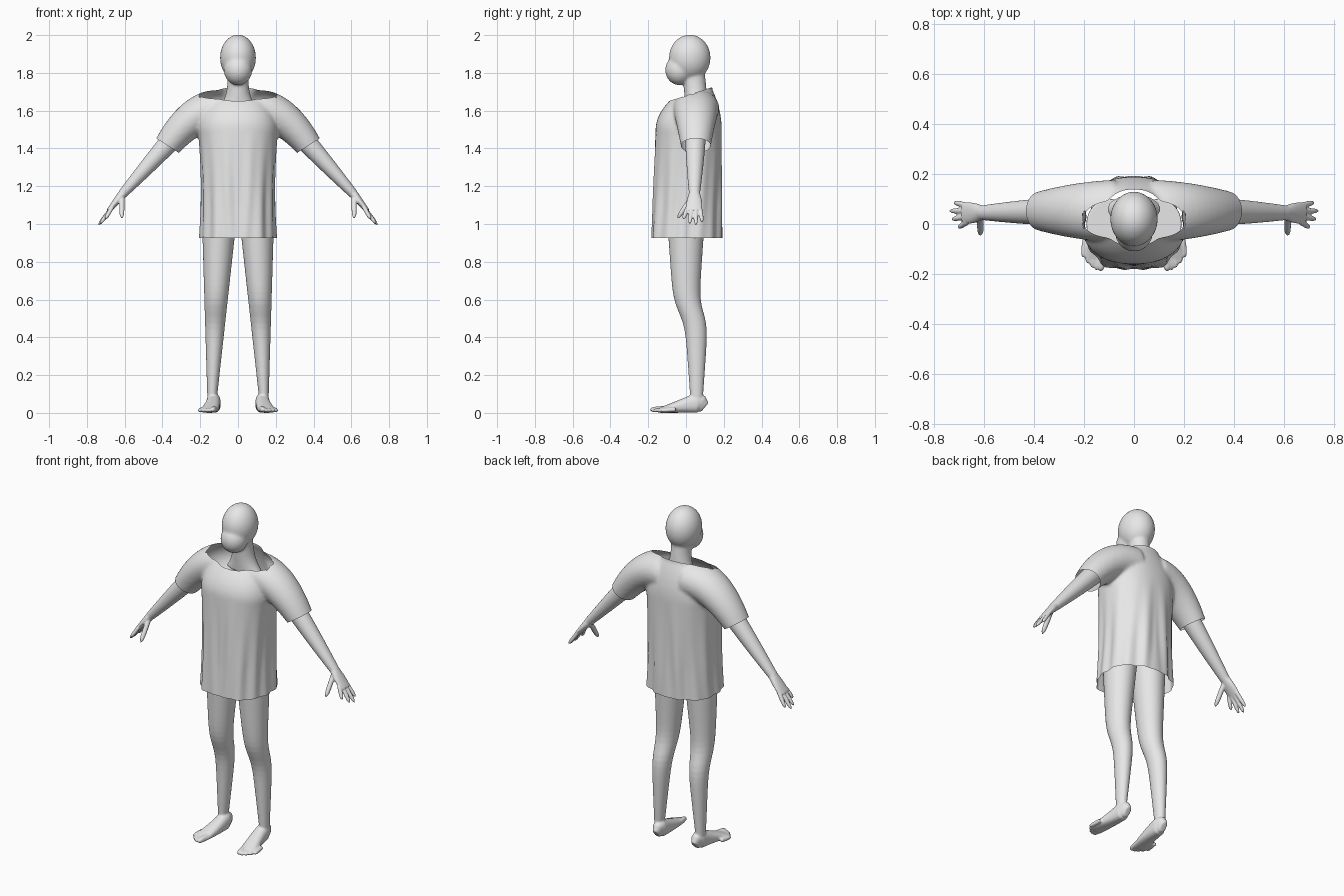
import bpy, bmesh
from math import sin, cos, exp, pi, tau, atan2, copysign, sqrt
from mathutils import Vector, Matrix

if "Cube" in bpy.data.objects:
    bpy.data.objects.remove(bpy.data.objects["Cube"])

FORWARD_AXIS, UP_AXIS = Vector((0, 1, 0)), Vector((0, 0, 1))

grey = bpy.data.materials.new("plain_grey")
grey.use_nodes = True
tone = (0.8, 0.8, 0.8, 1)
grey.diffuse_color = tone
grey.node_tree.nodes["Principled BSDF"].inputs["Base Color"].default_value = tone


def tube(bm, section, steps, depth_axis=FORWARD_AXIS, upright=False, power=2, sides=32):
    """Closed loft; section(f) gives centre, half width and half depth for f from 0 to 1."""
    rings = [section(i / steps) for i in range(steps + 1)]
    centres = [Vector(ring[0]) for ring in rings]
    loops = []
    for i, (centre, width, depth) in enumerate(rings):
        ahead, behind = centres[min(i + 1, steps)], centres[max(i - 1, 0)]
        tangent = UP_AXIS if upright else (ahead - behind).normalized()
        across = (depth_axis - tangent * depth_axis.dot(tangent)).normalized()
        wide = across.cross(tangent)
        loop = []
        for k in range(sides):
            u, v = (copysign(abs(t) ** (2 / power), t)
                    for t in (cos(tau * k / sides), sin(tau * k / sides)))
            loop.append(bm.verts.new(centres[i] + wide * u * width + across * v * depth))
        loops.append(loop)
    faces = [bm.faces.new((low[k - 1], low[k], high[k], high[k - 1]))
             for low, high in zip(loops, loops[1:]) for k in range(sides)]
    faces += [bm.faces.new(loops[0]), bm.faces.new(loops[-1])]
    bmesh.ops.recalc_face_normals(bm, faces=faces)


def ball(bm, centre, size):
    """Ellipsoid with the given half sizes."""
    shape = Matrix.Translation(centre) @ Matrix.Diagonal((*size, 1))
    bmesh.ops.create_uvsphere(bm, u_segments=32, v_segments=24, radius=1, matrix=shape)


def digit(bm, start, end, radius, depth_axis=FORWARD_AXIS):
    """Finger or toe with a rounded tip."""
    start, end = Vector(start), Vector(end)

    def section(f):
        r = radius * max(0.2, sqrt(1 - f ** 6))
        return start.lerp(end, f), r, r

    tube(bm, section, 10, depth_axis, sides=12)


def fuse(name, bm, voxel, smoothing, mirror=False):
    """Merge overlapping lofts into one smooth surface."""
    mesh = bpy.data.meshes.new(name)
    bm.to_mesh(mesh)
    bm.free()
    obj = bpy.data.objects.new(name, mesh)
    bpy.context.collection.objects.link(obj)
    remesh = obj.modifiers.new("surface", "REMESH")
    remesh.mode, remesh.voxel_size = "VOXEL", voxel
    soften = obj.modifiers.new("soften", "SMOOTH")
    soften.factor, soften.iterations = 0.5, smoothing
    if mirror:
        obj.modifiers.new("pair", "MIRROR").use_mirror_merge = False
    graph = bpy.context.evaluated_depsgraph_get()
    obj.data = bpy.data.meshes.new_from_object(obj.evaluated_get(graph))
    obj.modifiers.clear()
    obj.data.materials.clear()
    obj.data.materials.append(grey)
    shade_smooth(obj)
    return obj


def shade_smooth(obj):
    obj.data.polygons.foreach_set("use_smooth", [True] * len(obj.data.polygons))


# Head and neck: skull, jaw and a neck that flares into the shoulders
def neck(f):
    return (0, 0.06 - 0.02 * f, 1.6 + 0.2 * f), 0.055 + 0.055 * (1 - f) ** 3, 0.06


bm = bmesh.new()
ball(bm, (0, 0.02, 1.88), (0.095, 0.11, 0.122))
ball(bm, (0, -0.035, 1.815), (0.075, 0.075, 0.08))
tube(bm, neck, 10, upright=True)
fuse("head_and_neck", bm, 0.007, 9)


# Arms with hands
shoulder, wrist = Vector((0.33, 0.05, 1.47)), Vector((0.61, 0.045, 1.16))
knuckles = Vector((0.685, 0.043, 1.07))


def arm(f):
    radius = 0.055 - 0.03 * f ** 1.3
    return shoulder.lerp(wrist, f), radius, radius + 0.004 * f


def palm(f):
    return wrist.lerp(knuckles, f), 0.024 - 0.012 * f, 0.03 + 0.013 * sin(f * pi * 0.7)


bm = bmesh.new()
tube(bm, arm, 10)
tube(bm, palm, 8)
for i in range(4):
    s = i / 3
    reach = 0.036 + 0.045 * sin(s * pi * 0.75) - 0.014 * s
    base = Vector((0.667, 0.008 + 0.066 * s, 1.088))
    tip = Vector((base.x + reach, 0.1 * s - 0.014, base.z - 0.03 - 0.9 * reach))
    digit(bm, base, tip, 0.0115)
thumb_root = wrist + Vector((0.005, -0.015, -0.02))
digit(bm, thumb_root, thumb_root + Vector((0, -0.075, -0.11)), 0.014)
fuse("arms_and_hands", bm, 0.0045, 3, mirror=True)


# Legs with feet: tapering limb whose calf sits behind the thigh
def leg(f):
    z = 0.04 + f
    radius = 0.02 + 0.07 * z
    setback = 0.056 / (1 + exp(25 * (z - 0.53)))
    return (0.14 - 0.04 * z, setback, z), radius, radius + 0.008


def foot(f):
    rounding = min(1, 0.5 + 4 * f)
    height = (0.06 - 0.047 * f) * rounding
    return (0.128 + 0.03 * f * f, 0.1 - 0.24 * f, height), (0.035 + 0.012 * f) * rounding, height


bm = bmesh.new()
tube(bm, leg, 30, upright=True)
tube(bm, foot, 12, depth_axis=UP_AXIS, power=2.4)
ball(bm, (0.117, -0.03, 0.61), (0.03, 0.027, 0.05))
for i in range(5):
    s = i / 4
    radius = 0.012 if i else 0.016
    tip = Vector((0.134 + 0.07 * s, 0.055 * s * s - 0.19, radius))
    digit(bm, tip + Vector((-0.01, 0.08, 0.006)), tip, radius, UP_AXIS)
fuse("legs_and_feet", bm, 0.0055, 3, mirror=True)


# Shirt: body and sleeves run past their openings, then get trimmed
def shirt_body(f):
    if f < 0.5:
        rise = f / 0.5
        z = 0.84 + 0.66 * rise
        return (0, 0.014 * rise, z), 0.2 + 0.13 * (z - 1.2) ** 2, 0.19 - 0.015 * rise
    # Chest and back round over into the collar
    a = min(1, (f - 0.5) / 0.4) * pi / 2
    collar = max(0, f - 0.9)
    closing = cos(a) ** 2
    return ((0, 0.014 + 0.048 * (1 - closing), 1.5 + 0.215 * sin(a) + collar),
            0.1 + 0.113 * closing, 0.076 + 0.099 * closing)


def sleeve(side):
    start, bend, end = (Vector((side * x, 0.052, z))
                        for x, z in ((0.08, 1.61), (0.25, 1.62), (0.42, 1.345)))

    def section(f):
        centre = start.lerp(bend, f).lerp(bend.lerp(end, f), f)
        radius = 0.105 - 0.045 * f * f
        return centre, radius, radius + 0.02 - 0.014 * f

    return section


bm = bmesh.new()
tube(bm, shirt_body, 40, upright=True, power=2.3, sides=64)
for side in (1, -1):
    tube(bm, sleeve(side), 16)
shirt = fuse("shirt", bm, 0.0095, 7)


def trim(bm, point, normal, keep):
    """Cut the cloth open along a plane, only where keep(position) holds."""
    verts = [v for v in bm.verts if keep(v.co)]
    chosen = set(verts)
    faces = [f for f in bm.faces if chosen.issuperset(f.verts)]
    edges = list({e for f in faces for e in f.edges})
    bmesh.ops.bisect_plane(bm, geom=verts + edges + faces, plane_co=point,
                           plane_no=normal, clear_outer=True)


bm = bmesh.new()
bm.from_mesh(shirt.data)
trim(bm, (0, 0, 0.925), (0, 0, -1), lambda p: p.z < 1.1)
trim(bm, (0, -0.045, 1.665), (0, -0.32, 1), lambda p: abs(p.x) < 0.2 and p.z > 1.6)
for side in (1, -1):
    trim(bm, (side * 0.373, 0.05, 1.415), (side * 0.54, 0, -0.84),
         lambda p: p.x * side > 0.25)

# Hanging folds deepen toward the hem, with the sides tucked behind the front panel
for v in bm.verts:
    x, y, z = v.co
    if z < 1.5 and abs(x) < 0.235:
        depth = min(1, (1.5 - z) / 0.4)
        angle = atan2(y, abs(x))
        fold = 0.005 * cos(8 * angle + 2 * z) + 0.004 * cos(15 * angle - 5 * z)
        tuck = 0.012 * exp(-(4 * angle + 1) ** 2)
        v.co += Vector((x, y, 0)).normalized() * (fold - tuck) * depth
bm.to_mesh(shirt.data)
bm.free()
shade_smooth(shirt)
